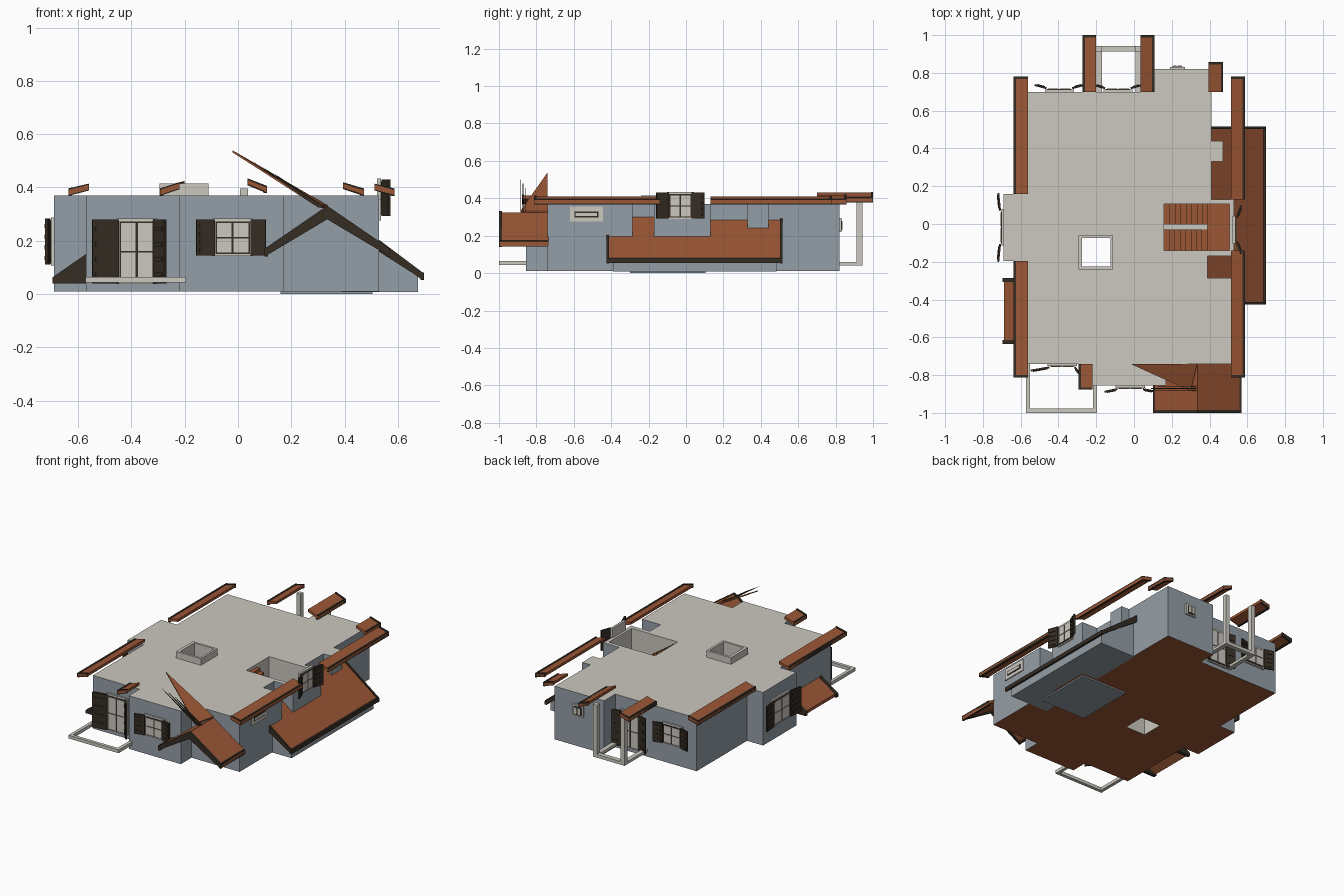
import bpy, bmesh, math
from mathutils import Matrix, Vector

if "Cube" in bpy.data.objects:
    bpy.data.objects.remove(bpy.data.objects["Cube"])


def material(name, r, g, b):
    m = bpy.data.materials.new(name)
    m.diffuse_color = (r, g, b, 1)
    m.use_nodes = True
    m.node_tree.nodes["Principled BSDF"].inputs["Base Color"].default_value = m.diffuse_color
    return m


WALL = material("blue grey wall", 0.30, 0.345, 0.385)
PALE = material("pale plaster", 0.60, 0.58, 0.53)
TILE = material("terracotta", 0.33, 0.095, 0.036)
DARK = material("dark wood", 0.036, 0.026, 0.017)


def prism(name, pts, axis, lo, hi, mats, rule=None):
    """Extrude a 2D profile along an axis; rule(normal, centre) picks the material slot."""
    def place(p, t):
        return {"x": (t, p[0], p[1]), "y": (p[0], t, p[1]), "z": (p[0], p[1], t)}[axis]
    bm = bmesh.new()
    a = [bm.verts.new(place(p, lo)) for p in pts]
    b = [bm.verts.new(place(p, hi)) for p in pts]
    n = len(pts)
    bm.faces.new(a)
    bm.faces.new(b)
    for i in range(n):
        j = (i + 1) % n
        bm.faces.new((a[i], a[j], b[j], b[i]))
    bmesh.ops.recalc_face_normals(bm, faces=bm.faces)
    bm.normal_update()
    if rule:
        for f in bm.faces:
            f.material_index = rule(f.normal, f.calc_center_median())
    me = bpy.data.meshes.new(name)
    bm.to_mesh(me)
    bm.free()
    for m in mats:
        me.materials.append(m)
    ob = bpy.data.objects.new(name, me)
    bpy.context.collection.objects.link(ob)
    return ob


def box(name, x0, x1, y0, y1, z0, z1, mat, mtx=None):
    ob = prism(name, [(x0, y0), (x1, y0), (x1, y1), (x0, y1)], "z", z0, z1, [mat])
    if mtx:
        ob.data.transform(mtx)
    return ob


# main storey: walls, pale top, terracotta underside
plan = [(-0.57, 0.70), (0.04, 0.70), (0.04, 0.82), (0.41, 0.82), (0.41, 0.44), (0.47, 0.44),
        (0.47, 0.33), (0.41, 0.33), (0.41, 0.13), (0.53, 0.13), (0.53, -0.17), (0.39, -0.17),
        (0.39, -0.285), (0.53, -0.285), (0.53, -0.74), (0.17, -0.74), (0.17, -0.855),
        (-0.22, -0.855), (-0.22, -0.74), (-0.57, -0.74), (-0.57, -0.195), (-0.69, -0.195),
        (-0.69, 0.16), (-0.57, 0.16)]
house = prism("house_walls", plan, "z", 0.01, 0.37, [WALL, PALE, TILE],
              lambda n, c: 1 if n.z > 0.5 else 2 if n.z < -0.5 else 0)

# cut the light shaft and the stairwell
for nm, x0, x1, y0, y1, z0 in (("shaft", -0.275, -0.125, -0.225, -0.075, -0.1),
                               ("stairwell", 0.16, 0.505, -0.14, 0.105, 0.02)):
    cut = prism(nm + "_cutter", [(x0, y0), (x1, y0), (x1, y1), (x0, y1)], "z", z0, 0.5,
                [WALL, PALE, TILE], lambda n, c: 1)
    cut.hide_render = True
    mod = house.modifiers.new(nm, "BOOLEAN")
    mod.operation = "DIFFERENCE"
    mod.solver = "EXACT"
    mod.object = cut
    bpy.context.view_layer.objects.active = house
    bpy.ops.object.modifier_apply(modifier=nm)
    bpy.data.objects.remove(cut)

# raised curb around the shaft
for i, (x0, x1, y0, y1) in enumerate(((-0.295, -0.275, -0.24, -0.06), (-0.125, -0.11, -0.24, -0.06),
                                      (-0.275, -0.125, -0.24, -0.225), (-0.275, -0.125, -0.075, -0.06))):
    box("shaft_curb", x0, x1, y0, y1, 0.365, 0.415, PALE)
box("stairwell_base", 0.16, 0.505, -0.30, 0.105, 0.0, 0.0105, WALL)

# U-shaped staircase
N = 8
for i in range(N):
    x0, x1 = 0.16 + 0.23 * i / N, 0.16 + 0.23 * (i + 1) / N
    za = 0.35 - 0.02 * i
    zb = 0.03 + 0.02 * i
    box("upper_step", x0, x1, -0.14, -0.03, za - 0.04, za, TILE)
    box("lower_step", x0, x1, 0.0, 0.105, zb - 0.02, zb, TILE)
box("stair_landing", 0.39, 0.505, -0.14, 0.105, 0.17, 0.19, TILE)
box("stair_divider", 0.16, 0.39, -0.03, 0.0, 0.02, 0.21, PALE)


# lean-to on the right: low walls and sloping roof
def lean_z(x):
    return 0.195 - 0.75 * (x - 0.53)


for xi, y0, y1 in ((0.39, -0.42, -0.16), (0.52, -0.16, 0.12), (0.405, 0.12, 0.51)):
    w0, w1 = max(y0, -0.39), min(y1, 0.485)
    prism("lean_to_wall", [(xi, 0.008), (0.675, 0.008), (0.675, lean_z(0.675) - 0.01),
                           (xi, lean_z(xi) - 0.01)], "y", w0, w1, [WALL])
    prism("lean_to_roof", [(xi, lean_z(xi) - 0.022), (0.69, lean_z(0.69) - 0.022),
                           (0.69, lean_z(0.69)), (xi, lean_z(xi))], "y", y0, y1, [TILE])
box("lean_to_eave_board", 0.685, 0.698, -0.425, 0.515, 0.053, 0.08, DARK)
for y, xi in ((-0.425, 0.50), (0.503, 0.41)):
    prism("lean_to_verge_board", [(xi, lean_z(xi) - 0.04), (0.698, lean_z(0.698) - 0.018),
                                  (0.698, lean_z(0.698) + 0.008), (xi, lean_z(xi) + 0.008)],
          "y", y, y + 0.013, [DARK])

# front porch gable roof with dark boards
for s in (-1, 1):
    xr, xe, zr, ze = 0.335, 0.335 + s * 0.235, 0.325, 0.165
    prism("porch_roof", [(xr, zr - 0.03), (xe, ze - 0.02), (xe, ze), (xr, zr)], "y", -0.995, -0.735, [TILE])
    prism("porch_verge_board", [(xr, zr - 0.045), (xe, ze - 0.025), (xe, ze + 0.005), (xr, zr + 0.006)],
          "y", -1.0, -0.985, [DARK])
    box("porch_eave_board", min(xe, xe - s * 0.013), max(xe, xe - s * 0.013), -0.998, -0.74,
        ze - 0.024, ze + 0.008, DARK)

# torn roof flap and splinters above the porch
flap = prism("roof_flap", [(-0.02, -0.74), (0.335, -0.74), (0.30, -0.885)], "z", 0, 0.008, [TILE])
for v in flap.data.vertices:
    v.co.z += 0.325 - 0.58 * (v.co.x - 0.335) - (0.02 if v.co.y < -0.8 else 0)
for i in range(3):
    x, z = 0.05 + 0.04 * i, 0.50 - 0.022 * i
    prism("roof_splinter", [(x, z), (0.335, 0.32), (0.30, 0.325)], "y", -0.885 + 0.012 * i,
          -0.881 + 0.012 * i, [DARK])


# cut-off eave strips: outer edge xo, inner edge xi
def eave(name, xo, xi, y0, y1, zo=0.39, zi=0.41, ends=(True, True)):
    s = 1 if xi > xo else -1
    prism(name, [(xo, zo - 0.018), (xo, zo), (xi, zi), (xi, zi - 0.018)], "y", y0, y1, [TILE])
    box(name + "_board", min(xo, xo + s * 0.012), max(xo, xo + s * 0.012), y0, y1,
        zo - 0.022, zo + 0.006, DARK)
    for on, y in zip(ends, (y0, y1 - 0.012)):
        if on:
            prism(name + "_end", [(xo, zo - 0.022), (xo, zo + 0.006), (xi, zi + 0.004), (xi, zi - 0.022)],
                  "y", y, y + 0.012, [DARK])


eave("left_front_eave", -0.637, -0.56, -0.812, -0.195, ends=(True, False))
eave("left_back_eave", -0.637, -0.56, 0.16, 0.78, ends=(False, True))
eave("right_front_eave", 0.587, 0.513, -0.812, -0.14, ends=(True, False))
eave("right_back_eave", 0.587, 0.513, 0.13, 0.78, ends=(False, True))
eave("back_porch_left_eave", -0.272, -0.20, 0.70, 1.0, 0.40, 0.42, (False, True))
eave("back_porch_right_eave", 0.108, 0.035, 0.70, 1.0, 0.40, 0.43, (False, True))
eave("back_bay_eave", 0.472, 0.395, 0.70, 0.857, 0.39, 0.415, (False, True))
eave("front_bay_eave", -0.293, -0.22, -0.877, -0.74, 0.39, 0.415, (True, False))

# small canopy on the left wall
prism("left_canopy", [(-0.688, 0.045), (-0.688, 0.065), (-0.57, 0.145), (-0.57, 0.115)],
      "y", -0.625, -0.29, [TILE])
for y in (-0.635, -0.308):
    prism("left_canopy_side", [(-0.697, 0.04), (-0.697, 0.062), (-0.57, 0.15), (-0.57, 0.04)],
          "y", y, y + 0.022, [DARK])

# front balcony frame and back porch frame
for x0, x1, y0, y1 in ((-0.572, -0.55, -1.0, -0.74), (-0.217, -0.195, -1.0, -0.74),
                       (-0.55, -0.217, -1.0, -0.978)):
    box("balcony_frame", x0, x1, y0, y1, 0.042, 0.064, PALE)
for x in (-0.20, 0.008):
    box("back_porch_post", x, x + 0.03, 0.912, 0.943, 0.04, 0.395, PALE)
    box("back_porch_side_rail", x, x + 0.03, 0.70, 0.912, 0.04, 0.058, PALE)
box("back_porch_front_rail", -0.17, 0.008, 0.912, 0.943, 0.04, 0.062, PALE)

TURN = {"front": 0, "right": 90, "back": 180, "left": -90}


# window: pale frame, dark sash, pale panes, hinged shutters (width, opening angle)
def window(name, side, x, y, w, z0, z1, rows=2, left=None, right=None):
    m = Matrix.Translation((x, y, 0)) @ Matrix.Rotation(math.radians(TURN[side]), 4, "Z")
    h = w / 2
    box(name + "_frame", -h - 0.012, h + 0.012, -0.012, 0.004, z0 - 0.008, z1 + 0.012, PALE, m)
    box(name + "_sash", -h, h, -0.015, 0.0, z0, z1, DARK, m)
    ph = (z1 - z0 - 0.006) / rows
    for u0, u1 in ((-h + 0.006, -0.004), (0.004, h - 0.006)):
        for r in range(rows):
            a = z0 + 0.006 + r * ph
            box(name + "_pane", u0, u1, -0.018, -0.001, a, a + ph - 0.006, PALE, m)
    for s, sh in ((-1, left), (1, right)):
        if not sh:
            continue
        sw, ang = sh
        k = m @ Matrix.Translation((s * (h + 0.004), -0.014, 0)) @ Matrix.Rotation(math.radians(-s * ang), 4, "Z")
        u = sorted((0, s * sw))
        box(name + "_shutter", u[0], u[1], -0.01, 0.0, z0 - 0.005, z1 + 0.008, DARK, k)
        for i in range(4):
            z = z0 + (i + 0.5) * (z1 - z0) / 4
            box(name + "_slat", u[0] + 0.012, u[1] - 0.012, -0.014, -0.005, z - 0.008, z + 0.008, DARK, k)


window("front_door", "front", -0.38, -0.74, 0.13, 0.045, 0.272, 2, (0.10, 10), (0.065, 50))
window("front_window", "front", -0.02, -0.855, 0.13, 0.15, 0.272, 2, (0.07, 12), (0.058, 12))
window("left_window", "left", -0.69, -0.018, 0.17, 0.115, 0.275, 2, (0.095, 6), (0.095, 6))
window("back_window", "back", -0.395, 0.70, 0.13, 0.15, 0.272, 2, (0.065, 15), (0.065, 15))
window("back_door", "back", -0.085, 0.70, 0.13, 0.045, 0.272, 2, (0.06, 15), (0.06, 15))
window("back_small_window", "back", 0.23, 0.82, 0.055, 0.228, 0.282, 1)
window("dormer_window", "right", 0.525, -0.03, 0.12, 0.297, 0.422, 2, (0.07, 20), (0.07, 20))

# wide vent on the right wall
box("vent_frame", 0.525, 0.537, -0.62, -0.445, 0.275, 0.355, PALE)
box("vent_sash", 0.53, 0.539, -0.597, -0.468, 0.298, 0.328, DARK)
box("vent_pane", 0.53, 0.541, -0.590, -0.475, 0.304, 0.322, PALE)
